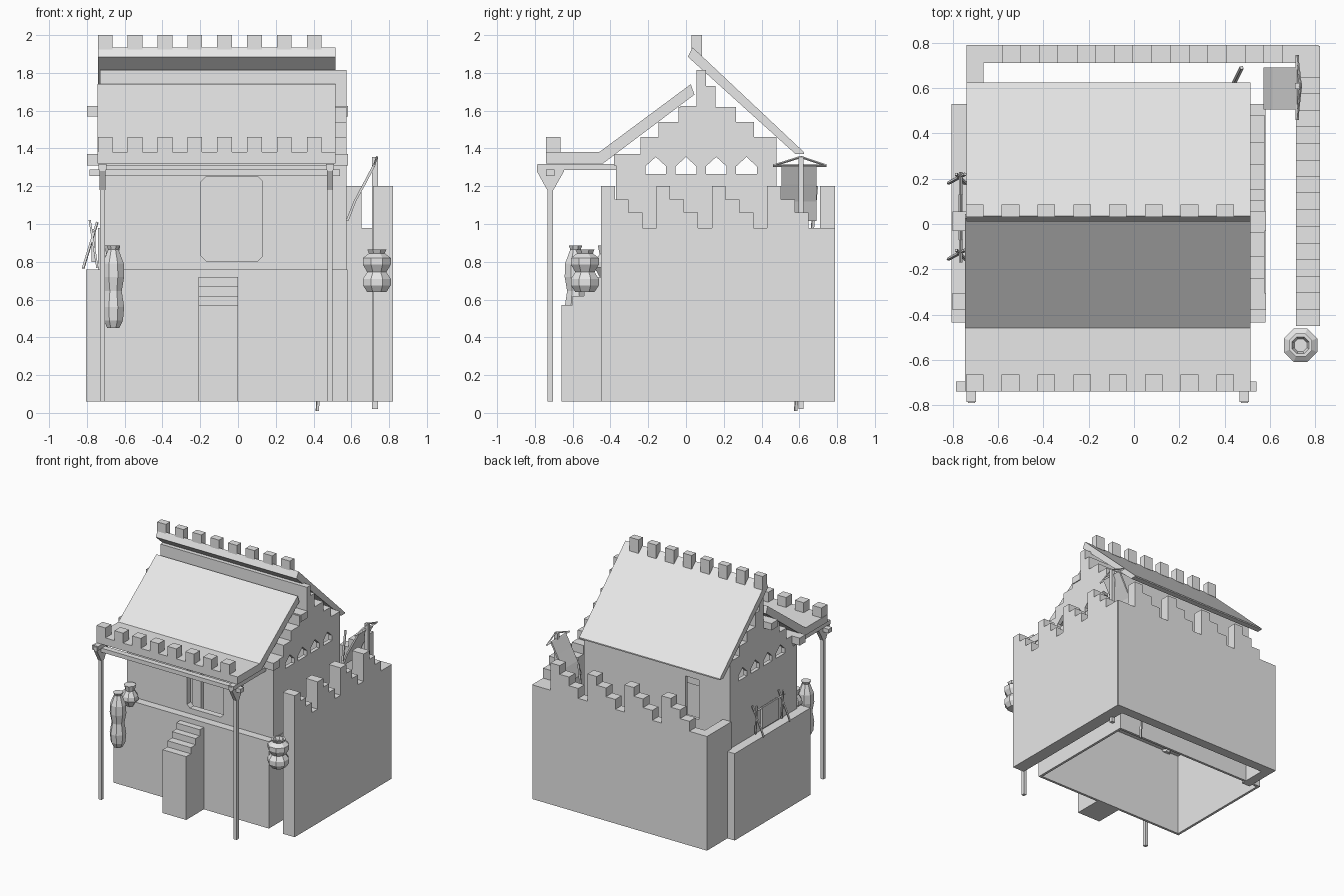
import bpy, bmesh, math
from mathutils import Vector

if "Cube" in bpy.data.objects:
    bpy.data.objects.remove(bpy.data.objects["Cube"], do_unlink=True)

clay = bpy.data.materials.new("pale_grey_clay")
clay.use_nodes = True
GREY = (0.8, 0.8, 0.8, 1)
clay.diffuse_color = GREY
next(n for n in clay.node_tree.nodes if n.type == 'BSDF_PRINCIPLED').inputs["Base Color"].default_value = GREY


def finish(name, bm):
    bmesh.ops.recalc_face_normals(bm, faces=bm.faces)
    me = bpy.data.meshes.new(name)
    bm.to_mesh(me)
    bm.free()
    me.materials.append(clay)
    ob = bpy.data.objects.new(name, me)
    bpy.context.collection.objects.link(ob)
    return ob


def prism(name, pts, axis, a, b):
    """Extrude a 2D outline along an axis from a to b."""
    place = {'x': lambda u, v, w: (w, u, v),
             'y': lambda u, v, w: (u, w, v),
             'z': lambda u, v, w: (u, v, w)}[axis]
    bm = bmesh.new()
    ends = [[bm.verts.new(place(u, v, w)) for u, v in pts] for w in (a, b)]
    for ring in ends:
        bm.faces.new(ring)
    n = len(pts)
    for i in range(n):
        j = (i + 1) % n
        bm.faces.new((ends[0][i], ends[0][j], ends[1][j], ends[1][i]))
    return finish(name, bm)


def box(name, x0, x1, y0, y1, z0, z1):
    return prism(name, [(x0, y0), (x1, y0), (x1, y1), (x0, y1)], 'z', z0, z1)


def lathe(name, x, y, profile, sides=8):
    """Turned vessel from (radius, height) pairs."""
    bm = bmesh.new()
    rings = []
    for r, z in profile:
        rings.append([bm.verts.new((x + r * math.cos((k + .5) * math.tau / sides),
                                    y + r * math.sin((k + .5) * math.tau / sides), z))
                      for k in range(sides)])
    for lo, hi in zip(rings, rings[1:]):
        for k in range(sides):
            m = (k + 1) % sides
            bm.faces.new((lo[k], lo[m], hi[m], hi[k]))
    bm.faces.new(rings[0])
    bm.faces.new(rings[-1])
    return finish(name, bm)


def stick(name, p, q, r=0.008):
    """Thin square rod between two points."""
    p, q = Vector(p), Vector(q)
    bm = bmesh.new()
    bmesh.ops.create_cone(bm, cap_ends=True, segments=4, radius1=r, radius2=r, depth=(q - p).length)
    ob = finish(name, bm)
    ob.location = (p + q) / 2
    ob.rotation_euler = (q - p).to_track_quat('Z', 'Y').to_euler()
    return ob


def cut(ob, cutters):
    """Subtract the cutters from an object and bake the result."""
    for c in cutters:
        m = ob.modifiers.new("cut", 'BOOLEAN')
        m.operation, m.solver, m.object = 'DIFFERENCE', 'EXACT', c
    bpy.context.view_layer.update()
    dg = bpy.context.evaluated_depsgraph_get()
    me = bpy.data.meshes.new_from_object(ob.evaluated_get(dg))
    ob.modifiers.clear()
    ob.data = me


# House: wide base and stepped-gable upper storey
base = box("house_base", -0.805, 0.58, -0.435, 0.53, 0.06, 0.76)
steps = [(-0.305, 1.31), (-0.24, 1.37), (-0.145, 1.46), (-0.04, 1.54), (0.055, 1.62),
         (0.105, 1.815), (0.155, 1.73), (0.265, 1.62), (0.36, 1.54), (0.48, 1.46)]
gable = [(-0.37, 0.74)]
y = -0.37
for y_end, z in steps:
    gable += [(y, z), (y_end, z)]
    y = y_end
gable.append((0.48, 0.74))
upper = prism("upper_storey", gable, 'x', -0.73, 0.575)

# Hollow rooms, windows and vent holes
room = box("room_cutter", -0.70, 0.545, -0.32, 0.45, -0.1, 1.34)
cellar = box("cellar_cutter", -0.785, 0.56, -0.415, 0.51, -0.1, 0.735)
x0, x1, z0, z1, c = -0.195, 0.13, 0.805, 1.25, 0.025
front_window = prism("window_cutter", [(x0 + c, z0), (x1 - c, z0), (x1, z0 + c), (x1, z1 - c),
                     (x1 - c, z1), (x0 + c, z1), (x0, z1 - c), (x0, z0 + c)], 'y', -0.6, -0.2)
back_window = box("back_window_cutter", -0.45, -0.33, 0.35, 0.6, 0.92, 1.24)
vents = [prism("vent_cutter", [(v - .055, 1.265), (v + .055, 1.265), (v + .055, 1.305),
               (v, 1.355), (v - .055, 1.305)], 'x', -1, 1) for v in (-0.16, 0, 0.16, 0.32)]
cut(base, [cellar, room])
cut(upper, [room, front_window, back_window] + vents)
for helper in [room, cellar, front_window, back_window] + vents:
    bpy.data.objects.remove(helper, do_unlink=True)

# Roof beams poking out of the gables
box("eave_beam", -0.80, 0.582, -0.38, -0.305, 1.31, 1.37)
box("ridge_beam", -0.80, 0.582, -0.03, 0.055, 1.57, 1.625)

# Roof slabs with merlons
prism("front_roof", [(-0.74, 1.32), (-0.44, 1.32), (0.045, 1.685), (0.025, 1.74),
                     (-0.46, 1.38), (-0.74, 1.38)], 'x', -0.745, 0.515)
prism("back_roof", [(0.01, 1.885), (0.58, 1.37), (0.625, 1.37), (0.625, 1.38), (0.035, 1.935)],
      'x', -0.74, 0.515)
for i in range(8):
    x = -0.742 + i * 0.158
    box("front_merlon", x, x + 0.078, -0.74, -0.665, 1.375, 1.46)
    box("back_merlon", x, x + 0.078, 0.03, 0.085, 1.89, 2.0)

# Porch posts, brackets and rails
for x in (-0.7175, 0.4875):
    box("porch_post", x - .013, x + .013, -0.732, -0.705, 0.06, 1.21)
    prism("post_bracket", [(-0.735, 1.18), (-0.702, 1.18), (-0.645, 1.28), (-0.645, 1.31),
                           (-0.79, 1.31), (-0.79, 1.28)], 'x', x - .015, x + .015)
    box("porch_side_rail", x - .021, x + .021, -0.785, -0.32, 1.285, 1.318)
box("porch_cross_beam", -0.785, 0.54, -0.74, -0.695, 1.255, 1.288)

# Front stair
prism("front_stair", [(-0.66, 0.06), (-0.43, 0.06), (-0.43, 0.72), (-0.485, 0.72), (-0.485, 0.67),
                      (-0.54, 0.67), (-0.54, 0.62), (-0.60, 0.62), (-0.60, 0.57), (-0.66, 0.57)],
      'x', -0.21, 0.0)


def sawtooth(start, step, teeth, end):
    """Outline of a wall whose top repeats a four-step descent."""
    pts, u = [(start, 0.06)], start
    for t in range(teeth):
        for z in (1.2, 1.13, 1.06, 0.98):
            pts += [(u, z), (u + step, z)]
            u += step
    return pts + [(end, 0.98), (end, 0.06)]


# Courtyard walls
prism("right_courtyard_wall", sawtooth(-0.45, 0.0733, 4, 0.785), 'x', 0.715, 0.82)
prism("back_courtyard_wall", sawtooth(0.655, -0.0825, 4, -0.74), 'y', 0.71, 0.79)
box("back_wall_corner", 0.655, 0.815, 0.71, 0.79, 0.06, 0.98)
box("left_wall_return", -0.74, -0.665, 0.48, 0.75, 0.06, 0.98)

# Vessels
lathe("double_pot", 0.735, -0.535, [(.055, .64), (.08, .675), (.08, .71), (.055, .745), (.08, .785),
                                    (.08, .82), (.045, .845), (.055, .865), (.04, .865), (.03, .84)])
lathe("hanging_gourd", -0.66, -0.585, [(.035, .45), (.055, .49), (.062, .56), (.048, .645), (.062, .72),
                                       (.06, .79), (.03, .865), (.038, .885)])
lathe("ledge_pot", -0.665, -0.425, [(.035, .72), (.065, .77), (.06, .80), (.035, .84), (.045, .885)])

# Drying rack on the left ledge
for y in (-0.135, 0.2):
    stick("rack_leg", (-0.82, y - .02, 0.765), (-0.745, y + .02, 1.01))
    stick("rack_leg", (-0.745, y - .02, 0.77), (-0.785, y + .02, 1.02))
stick("rack_pole", (-0.765, -0.17, 0.965), (-0.765, 0.23, 0.965))
box("rack_cloth", -0.775, -0.755, -0.07, 0.13, 0.80, 0.97)

# Banner hanging from a pole inside the back right corner
box("banner_pole", 0.71, 0.742, 0.595, 0.622, 0.02, 1.355)
stick("banner_bar", (0.72, 0.46, 1.31), (0.72, 0.745, 1.31))
for y in (0.465, 0.74):
    stick("banner_stay", (0.735, 0.608, 1.355), (0.72, y, 1.31), 0.006)
prism("banner_cloth", [(0.572, 1.02), (0.585, 1.015), (0.625, 1.12), (0.675, 1.21), (0.725, 1.305),
                       (0.715, 1.315), (0.665, 1.22), (0.612, 1.12)], 'y', 0.505, 0.69)
stick("leaning_pole", (0.42, 0.58, 0.01), (0.475, 0.69, 1.2), 0.01)
